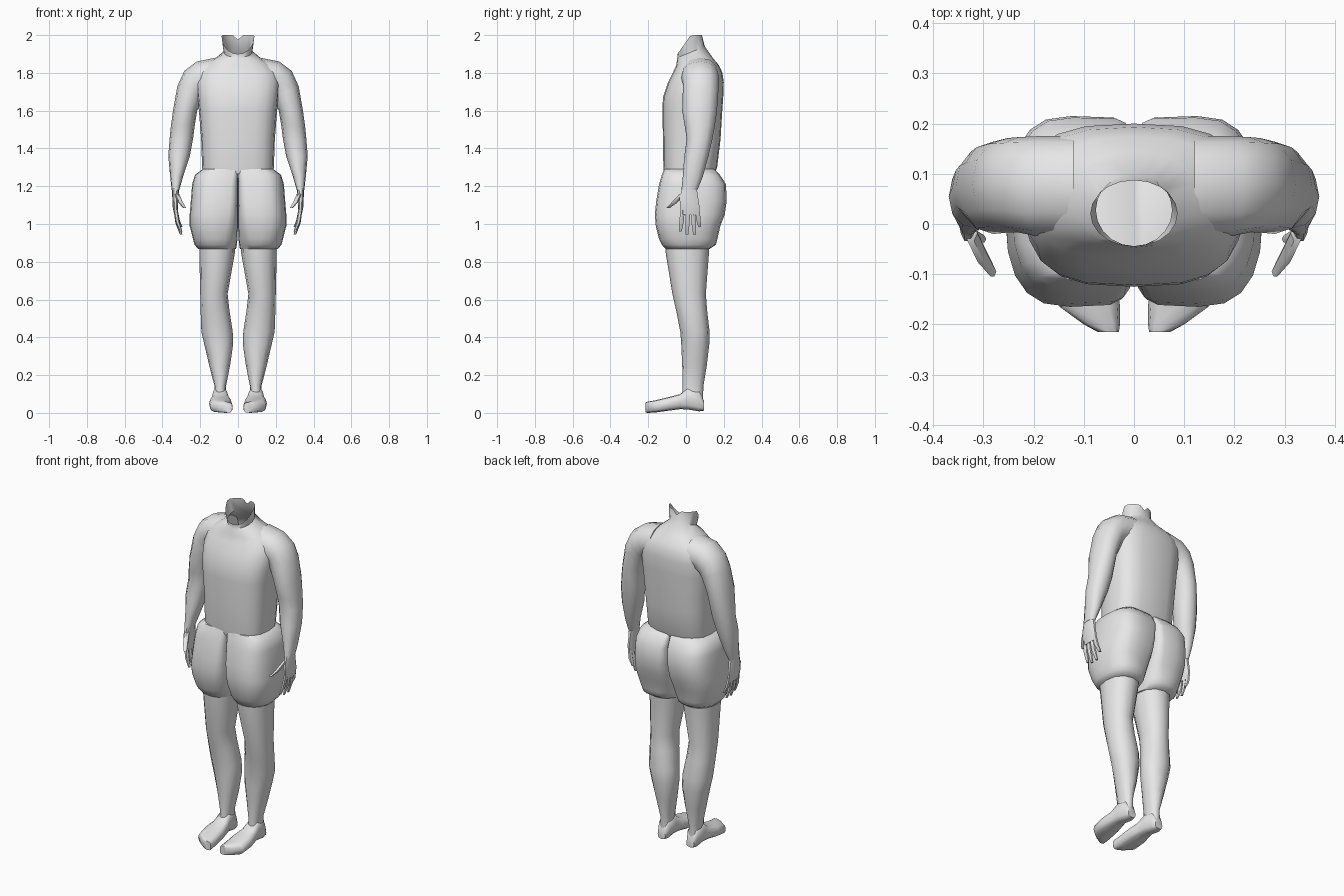
import bpy, bmesh, math
from mathutils import Vector as V

skin = bpy.data.materials.new("light_grey")
skin.diffuse_color = (0.8, 0.8, 0.8, 1)


def ring(c, a, b, sides, n=2.0, n_in=None):
    """Rounded-box outline around c with half axes a and b; n_in shapes the -a half."""
    pts = []
    for i in range(sides):
        t = 2 * math.pi * i / sides
        co, si = math.cos(t), math.sin(t)
        co, si = [0 if abs(k) < 1e-6 else k for k in (co, si)]
        e = 2 / (n_in if (n_in and co < 0) else n)
        pts.append(V(c) + V(a) * math.copysign(abs(co) ** e, co)
                   + V(b) * math.copysign(abs(si) ** e, si))
    return pts


def flat(x0, x1, y0, y1, z, sides=12, n=2.0, n_in=None):
    """Horizontal ring from its limits."""
    return ring(((x0 + x1) / 2, (y0 + y1) / 2, z), ((x1 - x0) / 2, 0, 0),
                (0, (y1 - y0) / 2, 0), sides, n, n_in)


def loft(name, rings, mirror=True, cap_start=True, cap_end=True):
    bm = bmesh.new()
    rows = [[bm.verts.new(p) for p in r] for r in rings]
    k = len(rows[0])
    for r, s in zip(rows, rows[1:]):
        for i in range(k):
            j = (i + 1) % k
            bm.faces.new((r[i], r[j], s[j], s[i]))
    if cap_start:
        bm.faces.new(rows[0][::-1])
    if cap_end:
        bm.faces.new(rows[-1])
    bmesh.ops.recalc_face_normals(bm, faces=bm.faces)
    me = bpy.data.meshes.new(name)
    bm.to_mesh(me)
    bm.free()
    me.materials.append(skin)
    ob = bpy.data.objects.new(name, me)
    bpy.context.collection.objects.link(ob)
    if mirror:
        ob.modifiers.new("mirror", 'MIRROR')
    return ob


# Torso with open neck: z, half width, front y, back y, squareness
torso = [flat(-w, w, f, b, z, 20, n) for z, w, f, b, n in (
    (1.265, .185, -.115, .15, 3), (1.30, .19, -.12, .165, 3),
    (1.45, .195, -.122, .183, 3), (1.60, .207, -.125, .192, 3),
    (1.67, .215, -.122, .197, 2.9), (1.75, .222, -.095, .2, 2.8),
    (1.80, .215, -.07, .193, 2.6), (1.84, .18, -.052, .175, 2.4),
    (1.875, .125, -.047, .145, 2.2))]
neck = flat(-.076, .076, -.044, .1, 1.91, 20)
for p in neck:
    p.z += .4 * (p.y - .028)
rim = flat(-.087, .087, -.045, .087, 1.9, 20)
for p in rim:                                   # V notch in front, small dip behind
    p.z += .1 * min(1, (p.y + .045) / .07)
    if abs(p.x) < .01 and p.y > 0:
        p.z -= .025
loft("torso", torso + [neck, rim], mirror=False, cap_end=False)

# Shorts, one half per side: inner x, outer x, front y, back y, z, outer / inner squareness
loft("shorts", [flat(x0, x1, f, b, z, 20, n, m) for x0, x1, f, b, z, n, m in (
    (0, .185, -.115, .15, 1.292, 2.8, 12), (0, .228, -.128, .18, 1.26, 2.7, 9),
    (0, .243, -.143, .212, 1.21, 2.6, 7), (0, .25, -.158, .215, 1.12, 2.6, 6),
    (0, .256, -.165, .205, 1.05, 2.6, 5), (0, .256, -.16, .182, .99, 2.5, 4),
    (.003, .238, -.143, .166, .92, 2.4, 2.8), (.006, .23, -.128, .158, .89, 2.3, 2.5),
    (.01, .212, -.108, .125, .868, 2.2, 2.2))])

# Legs
loft("leg", [flat(x0, x1, f, b, z, 12, 2.2) for x0, x1, f, b, z in (
    (.015, .205, -.11, .125, .90), (.016, .205, -.108, .122, .85),
    (.055, .2, -.072, .105, .63), (.045, .198, -.052, .112, .54),
    (.028, .194, -.03, .125, .43), (.026, .178, -.025, .123, .36),
    (.042, .152, -.02, .11, .25), (.064, .124, -.018, .092, .14),
    (.06, .13, -.02, .09, .07))])

# Feet, from heel to slanted toe: y, inner x, outer x, bottom z, top z
foot = [ring(((x0 + x1) / 2, y, (z0 + z1) / 2), ((x1 - x0) / 2, 0, 0),
             (0, 0, (z1 - z0) / 2), 12, 3) for y, x0, x1, z0, z1 in (
    (.096, .07, .12, .012, .06), (.07, .058, .132, .008, .12),
    (.01, .055, .135, .018, .135), (-.03, .045, .142, .02, .1),
    (-.09, .033, .153, .012, .084), (-.165, .028, .148, .002, .066),
    (-.2, .028, .1, 0, .06), (-.215, .03, .072, .002, .055))]
loft("foot", foot)

# Arms: shoulder rings turn from vertical to horizontal
arm = []
for x, y, z, r, ry, deg in (
        (.12, .075, 1.79, .09, .1, 90), (.19, .075, 1.775, .09, .1, 72),
        (.23, .078, 1.745, .085, .095, 50), (.252, .077, 1.70, .075, .094, 22),
        (.28, .072, 1.60, .064, .092, 0), (.292, .073, 1.52, .063, .08, 0),
        (.300, .072, 1.45, .062, .068, 0), (.312, .055, 1.36, .057, .064, 0),
        (.325, .036, 1.25, .034, .053, 0), (.331, .018, 1.18, .02, .042, 0)):
    t = math.radians(deg)
    arm.append(ring((x, y, z), (r * math.cos(t), 0, r * math.sin(t)), (0, ry, 0), 12, 2.2))
loft("arm", arm)

# Hands: palm, four fingers and thumb
loft("palm", [flat(x0, x1, f, b, z, 10, 2.4) for x0, x1, f, b, z in (
    (.312, .35, -.022, .058, 1.19), (.315, .348, -.036, .066, 1.14),
    (.318, .346, -.034, .074, 1.09), (.316, .338, -.028, .072, 1.05))])


def finger(name, joints, rx, ry):
    loft(name, [ring(p, (rx * s, 0, 0), (0, ry * s, 0), 6)
                for p, s in zip(joints, (1, 1, .6))])


for i, (y0, y1, z) in enumerate(((-.018, -.03, .96), (.01, .005, .945),
                                 (.037, .045, .945), (.06, .072, .985))):
    finger(f"finger_{i + 1}", [(.33, y0, 1.075), (.32, (y0 + y1) / 2, (1.06 + z) / 2),
                               (.301, y1, z)], .011, .0135)
finger("thumb", [(.325, -.018, 1.16), (.305, -.06, 1.115), (.282, -.095, 1.085)], .013, .018)

# Smooth shading with sharp creases kept
for ob in bpy.context.scene.objects:
    ob.select_set(True)
    bpy.context.view_layer.objects.active = ob
bpy.ops.object.shade_smooth_by_angle(angle=math.radians(50))
